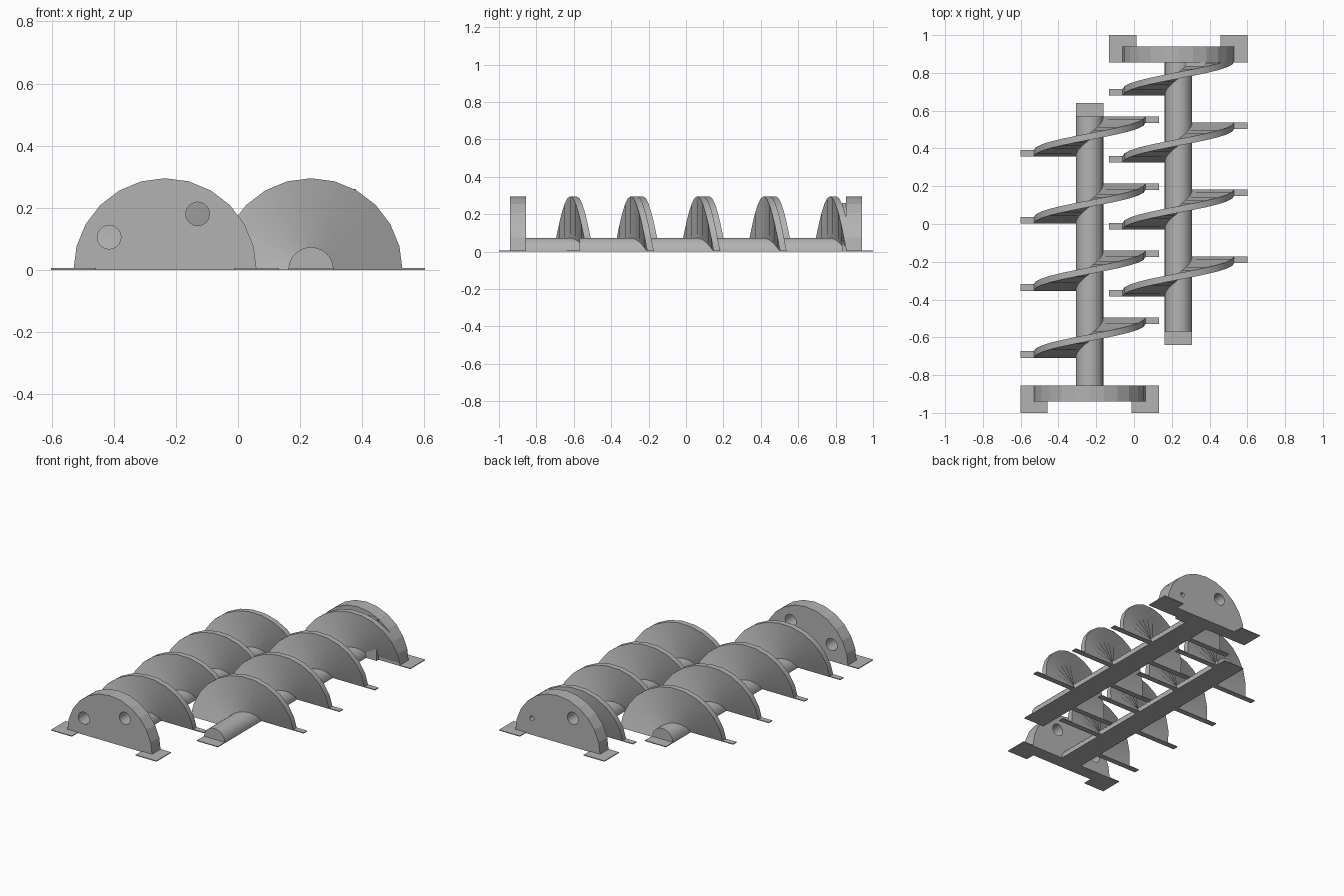
import bpy, bmesh, math

if "Cube" in bpy.data.objects:
    bpy.data.objects.remove(bpy.data.objects["Cube"])

grey = bpy.data.materials.new("plain_grey")
grey.use_nodes = True
grey.diffuse_color = (0.45, 0.45, 0.45, 1)
grey.node_tree.nodes["Principled BSDF"].inputs["Base Color"].default_value = grey.diffuse_color

RIM, HUB, STEPS = 0.295, 0.073, 12
PITCH, HALF_TURN, THICK = 0.355, 0.178, 0.035
PLATE_IN, PLATE_OUT = 0.855, 0.94
SHAFT_END, BRIM = 0.57, 0.005


def finish(name, bm, smooth=False):
    bmesh.ops.recalc_face_normals(bm, faces=bm.faces)
    mesh = bpy.data.meshes.new(name)
    bm.to_mesh(mesh)
    bm.free()
    mesh.materials.append(grey)
    obj = bpy.data.objects.new(name, mesh)
    bpy.context.collection.objects.link(obj)
    if smooth:
        bpy.ops.object.select_all(action='DESELECT')
        obj.select_set(True)
        bpy.context.view_layer.objects.active = obj
        bpy.ops.object.shade_smooth_by_angle(angle=math.radians(35))
    return obj


def prism(name, outline, y0, y1, smooth=False):
    """Extrude an x-z outline along y."""
    bm = bmesh.new()
    face = bm.faces.new([bm.verts.new((x, y0, z)) for x, z in outline])
    ext = bmesh.ops.extrude_face_region(bm, geom=[face])["geom"]
    moved = [v for v in ext if isinstance(v, bmesh.types.BMVert)]
    bmesh.ops.translate(bm, verts=moved, vec=(0, y1 - y0, 0))
    return finish(name, bm, smooth)


def arc(cx, cz, r, sweep, count):
    return [(cx + r * math.cos(sweep * i / count), cz + r * math.sin(sweep * i / count))
            for i in range(count + 1)]


def box(name, x0, x1, y0, y1, z1=BRIM):
    return prism(name, [(x0, 0), (x1, 0), (x1, z1), (x0, z1)], y0, y1)


def flight(name, cx, y_right, y_left):
    """Half a turn of helical blade from +x over the top to -x."""
    bm = bmesh.new()
    rings = []
    for i in range(STEPS + 1):
        t = i / STEPS
        c, s = math.cos(math.pi * t), math.sin(math.pi * t)
        y = y_right + (y_left - y_right) * t
        rings.append([bm.verts.new((cx + r * c, y + dy, r * s)) for r, dy in (
            (HUB * 0.9, -THICK / 2), (RIM, -THICK / 2), (RIM, THICK / 2), (HUB * 0.9, THICK / 2))])
    for a, b in zip(rings, rings[1:]):
        for k in range(4):
            n = (k + 1) % 4
            bm.faces.new((a[k], a[n], b[n], b[k]))
    bm.faces.new(rings[0])
    bm.faces.new(rings[-1])
    return finish(name, bm, True)


def half_screw(label, cx, side, y_right, y_left, holes):
    """side is the y direction in which the end plate lies."""
    # Shaft with its flat end tab
    prism(label + "_shaft", arc(cx, 0, HUB, math.pi, STEPS), -side * SHAFT_END, side * PLATE_IN, True)
    box(label + "_shaft_tab", cx - HUB, cx + HUB, -side * 0.64, -side * SHAFT_END)

    # End plate with pin holes
    plate = prism(label + "_end_plate", arc(cx, 0, RIM, math.pi, STEPS),
                  side * PLATE_IN, side * PLATE_OUT)
    for n, (dx, z, r) in enumerate(holes):
        cutter = prism(f"{label}_hole_cutter_{n}", arc(cx + dx, z, r, math.tau, 24)[:-1],
                       side * (PLATE_IN - 0.02), side * (PLATE_OUT + 0.02))
        cutter.hide_render = True
        cutter.hide_viewport = True
        cut = plate.modifiers.new("pin_hole", 'BOOLEAN')
        cut.operation = 'DIFFERENCE'
        cut.solver = 'EXACT'
        cut.object = cutter

    # L-shaped corner brims beside and behind the plate
    for s, word in ((-1, "right"), (1, "left")):
        box(f"{label}_{word}_brim_side", cx + s * RIM, cx + s * 0.367, side * PLATE_IN, side)
        box(f"{label}_{word}_brim_end", cx + s * 0.222, cx + s * RIM, side * PLATE_OUT, side)

    # Blades with a small floor tab at each foot
    for i in range(4):
        shift = side * PITCH * i
        flight(f"{label}_blade_{i}", cx, y_right + shift, y_left + shift)
        for s, y in ((1, y_right + shift), (-1, y_left + shift)):
            if abs(y) < PLATE_IN:
                box(f"{label}_blade_tab_{i}_{s}", cx + s * RIM, cx + s * 0.367,
                    y - THICK / 2, y + THICK / 2)


A_RIGHT, B_LEFT = 0.552, -0.367
half_screw("first", -0.235, -1, A_RIGHT, A_RIGHT - HALF_TURN,
           [(-0.18, 0.105, 0.038), (0.105, 0.18, 0.038)])
half_screw("second", 0.235, 1, B_LEFT + HALF_TURN, B_LEFT,
           [(0.18, 0.105, 0.014), (-0.105, 0.18, 0.038)])

# Filler between the last blade and the end plate
box("second_blade_filler", 0.27, 0.38, 0.835, PLATE_IN, 0.26)
